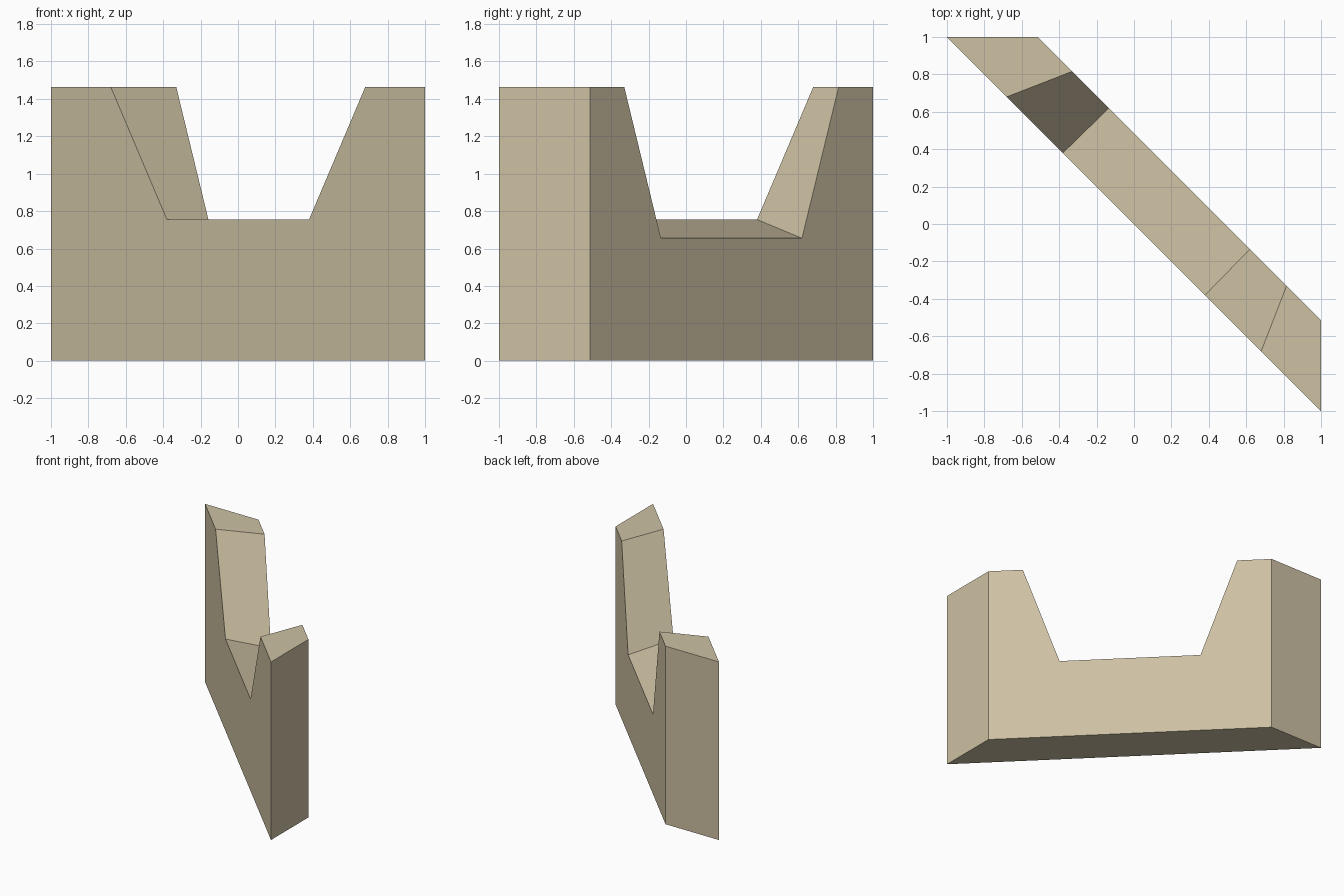
import bpy
import bmesh

cube = bpy.data.objects.get("Cube")
if cube:
    bpy.data.objects.remove(cube, do_unlink=True)

# Sandstone colour
stone = bpy.data.materials.new("sandstone")
stone.use_nodes = True
colour = (0.61, 0.533, 0.366, 1.0)
stone.diffuse_color = colour
bsdf = next(n for n in stone.node_tree.nodes if n.type == 'BSDF_PRINCIPLED')
bsdf.inputs["Base Color"].default_value = colour
bsdf.inputs["Roughness"].default_value = 0.9

TOP = 1.463      # merlon height
OFFSET = 0.486   # x + y on the back plane of the diagonal wall


def outline(bm, offset, end, notch_top, notch_floor, floor_z):
    """Notched wall outline on the vertical plane x + y = offset.
    Distances run along the wall from its middle, measured in x."""
    half = [(end, 0), (end, TOP), (notch_top, TOP), (notch_floor, floor_z)]
    points = half + [(-d, z) for d, z in reversed(half)]
    mid = offset / 2
    return [bm.verts.new((mid + d, mid - d, z)) for d, z in points]


# Diagonal wall with a splayed, sloping opening
bm = bmesh.new()
front = outline(bm, 0.0, 1.0, 0.68, 0.38, 0.755)
back = outline(bm, OFFSET, 1.0 - OFFSET / 2, 0.573, 0.377, 0.655)
bm.faces.new(front)
bm.faces.new(back[::-1])
count = len(front)
for i in range(count):
    j = (i + 1) % count
    bm.faces.new((front[i], back[i], back[j], front[j]))
bmesh.ops.recalc_face_normals(bm, faces=bm.faces[:])

mesh = bpy.data.meshes.new("notched_wall")
bm.to_mesh(mesh)
bm.free()
mesh.materials.append(stone)
wall = bpy.data.objects.new("notched_wall", mesh)
bpy.context.collection.objects.link(wall)
